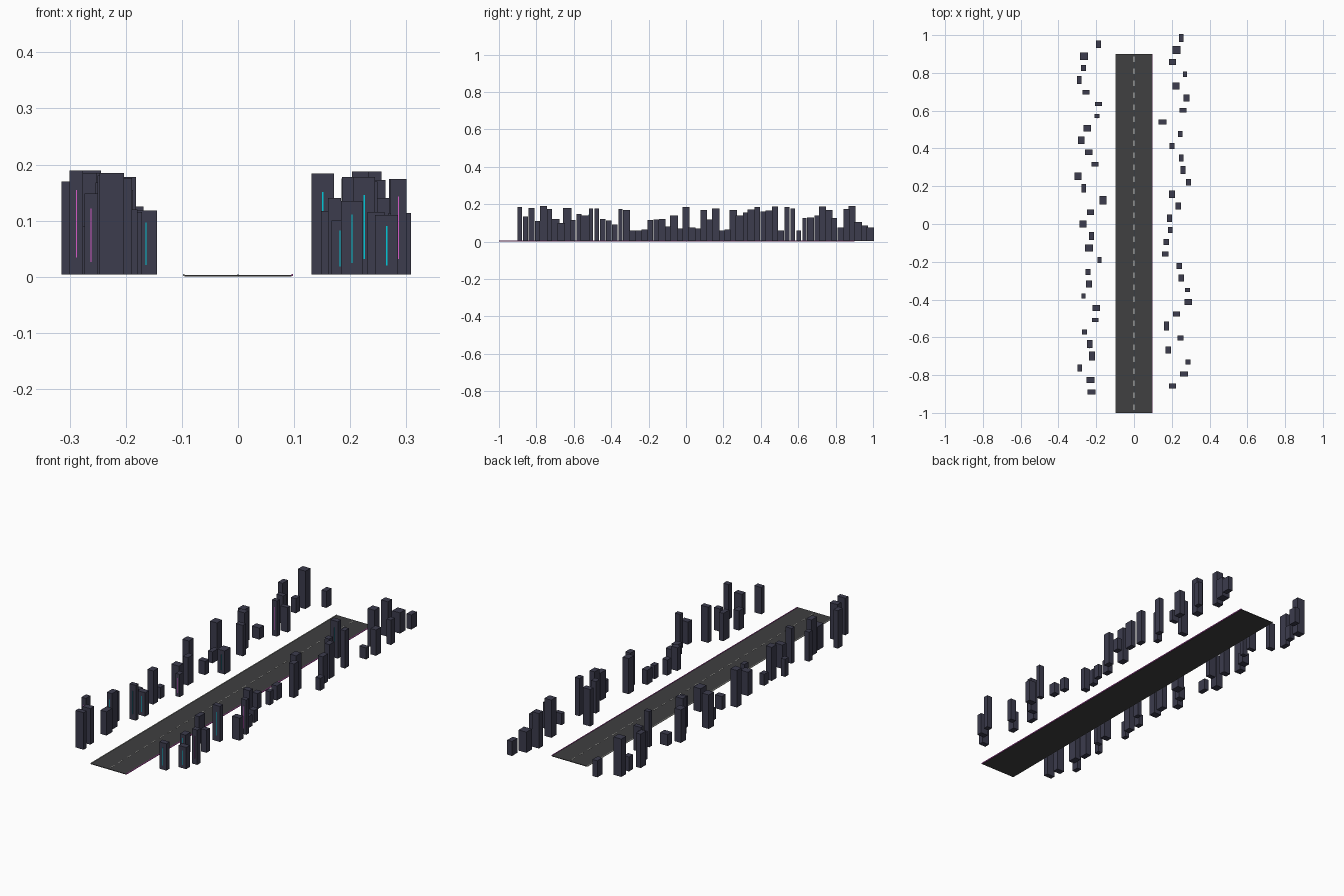
import bpy


def material(name, rgb):
    m = bpy.data.materials.new(name)
    m.diffuse_color = (*rgb, 1)
    return m


TOWER = material("tower_blue_grey", (0.045, 0.045, 0.075))
ASPHALT = material("asphalt", (0.05, 0.05, 0.052))
PAINT = material("paint", (0.7, 0.7, 0.65))
CYAN = material("cyan_light", (0.0, 0.6, 0.7))
PINK = material("pink_light", (0.7, 0.1, 0.6))

FACES = [(0, 3, 2, 1), (4, 5, 6, 7), (0, 1, 5, 4),
         (1, 2, 6, 5), (2, 3, 7, 6), (3, 0, 4, 7)]


def box(name, x, y, w, d, z0, z1, mat):
    """Box centred on x, y, spanning z0 to z1."""
    corners = [(-.5, -.5), (.5, -.5), (.5, .5), (-.5, .5)]
    verts = [(x + a * w, y + b * d, z) for z in (z0, z1) for a, b in corners]
    mesh = bpy.data.meshes.new(name)
    mesh.from_pydata(verts, [], FACES)
    mesh.materials.append(mat)
    ob = bpy.data.objects.new(name, mesh)
    bpy.context.collection.objects.link(ob)
    return ob


STEP = 0.0635   # spacing of towers along the road
BASE = 0.004

# Towers from back to front: x, width, depth, top height (in hundredths)
LEFT = [
    (-18.8, 2.6, 4.0, 8.5), (-26.5, 4.1, 3.8, 18.9), (-26.7, 2.7, 3.2, 7.5),
    (-29.0, 2.5, 4.2, 17), (-25.4, 3.6, 2.4, 14), (-18.8, 3.9, 2.2, 12.5),
    (-19.5, 2.7, 2.2, 17.8), (-24.8, 4.1, 3.4, 6), (-28.0, 3.4, 4.0, 16.5),
    (-24.0, 3.9, 3.0, 18.4), (-20.6, 3.7, 2.4, 15.5), (-29.6, 3.7, 4.0, 17),
    (-26.7, 2.4, 4.5, 6), (-16.4, 3.9, 4.6, 11.8), (-23.0, 3.7, 3.0, 7),
    (-27.0, 3.5, 3.7, 18.5), (-22.5, 2.8, 4.2, 14), (-23.8, 4.1, 3.6, 12),
    (-18.2, 2.2, 3.0, 11.5), (-24.3, 2.6, 3.2, 6), (-23.8, 3.2, 3.8, 16.8),
    (-26.7, 2.3, 2.8, 9), (-20.0, 4.1, 3.0, 12), (-20.6, 3.4, 2.2, 17.6),
    (-26.2, 2.4, 2.6, 14.8), (-23.5, 2.8, 4.4, 18), (-22.2, 3.2, 4.6, 12),
    (-28.8, 2.4, 3.6, 18.9), (-23.0, 4.1, 3.0, 18), (-22.5, 4.3, 2.4, 18.5),
]
RIGHT = [
    (25.0, 2.6, 4.2, 7.5), (22.5, 4.2, 4.2, 10.5), (20.3, 3.7, 3.2, 17.5),
    (27.0, 2.3, 3.0, 12.5), (22.2, 3.7, 3.8, 18.8), (27.8, 3.0, 3.8, 13),
    (26.0, 3.6, 2.3, 6), (15.1, 4.0, 2.6, 18.4), (24.4, 2.4, 3.2, 18.8),
    (20.1, 2.6, 3.0, 16), (25.0, 2.6, 3.8, 17.2), (26.0, 2.6, 4.2, 14),
    (28.8, 2.6, 3.4, 6.5), (20.1, 3.2, 4.0, 17.8), (23.5, 2.8, 3.6, 17),
    (18.8, 2.8, 4.0, 7.5), (19.3, 2.4, 3.0, 7), (17.0, 2.8, 3.2, 8),
    (16.5, 3.4, 2.8, 11.7), (24.0, 2.8, 3.2, 6.5), (25.0, 3.0, 3.8, 6),
    (28.3, 2.8, 2.2, 17.4), (28.8, 4.0, 3.0, 11.4), (22.5, 3.9, 2.5, 17.8),
    (17.2, 2.4, 4.6, 14), (24.6, 3.0, 2.6, 11.5), (18.2, 3.0, 3.8, 10),
    (28.6, 2.8, 2.6, 17.4), (26.5, 4.1, 2.8, 11), (20.3, 3.8, 2.6, 13.5),
]
# Towers carrying an upright light strip on the front wall
LIT = {"left": (6, 13, 18, 22, 23, 24, 25, 27),
       "right": (7, 21, 23, 26, 27, 28, 29)}

for side, rows, y_back in (("left", LEFT, 0.952), ("right", RIGHT, 0.984)):
    for i, row in enumerate(rows):
        x, w, d, h = (v / 100 for v in row)
        y = y_back - i * STEP
        box(f"{side}_tower_{i + 1}", x, y, w, d, BASE, h, TOWER)
        if i in LIT[side]:
            box(f"{side}_light_strip_{i + 1}", x, y - d / 2, 0.002, 0.001,
                h * 0.18, h * 0.82, PINK if i % 3 == 0 else CYAN)

# Road slab with edge lines and a dashed centre line
box("road", 0, -0.05, 0.19, 1.9, 0, 0.003, ASPHALT)
for side, s, mat in (("left", -1, PAINT), ("right", 1, PINK)):
    box(f"{side}_edge_line", s * 0.0965, -0.05, 0.003, 1.9, 0.001, 0.005, mat)
for i in range(30):
    box(f"centre_dash_{i + 1}", 0, -0.97 + i * STEP, 0.003, 0.03,
        0.003, 0.004, PAINT)
